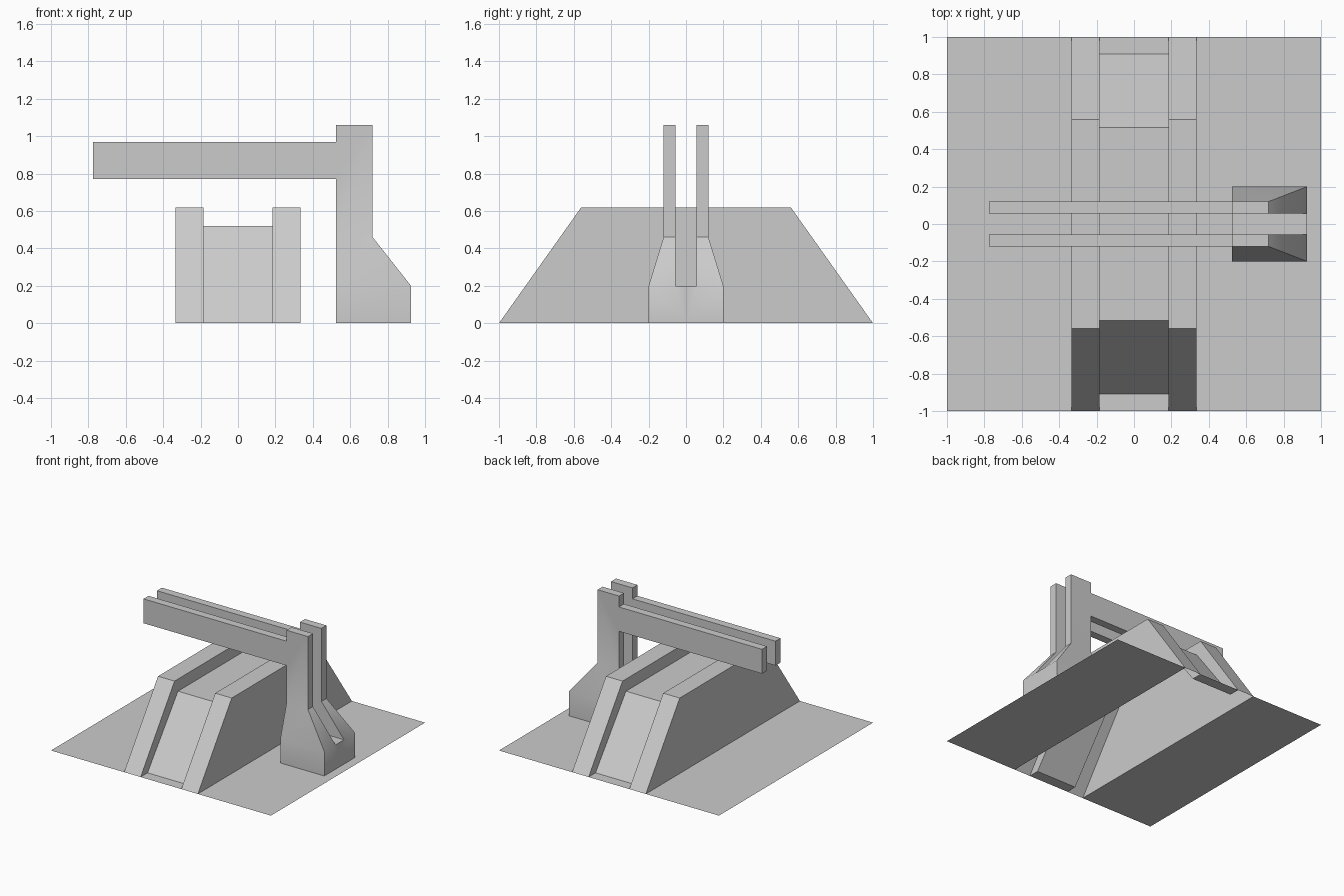
import bpy, bmesh, math
from mathutils import Matrix

if "Cube" in bpy.data.objects:
    bpy.data.objects.remove(bpy.data.objects["Cube"])


def finish(bm, name):
    """Weld, orient outward (topmost level face looks up) and link as an object."""
    bmesh.ops.remove_doubles(bm, verts=bm.verts[:], dist=1e-4)
    bmesh.ops.recalc_face_normals(bm, faces=bm.faces[:])
    level = [f for f in bm.faces if abs(f.normal.z) > 0.99]
    top = max(level, key=lambda f: f.calc_center_median().z)
    if top.normal.z < 0:
        bmesh.ops.reverse_faces(bm, faces=bm.faces[:])
    me = bpy.data.meshes.new(name)
    bm.to_mesh(me)
    bm.free()
    ob = bpy.data.objects.new(name, me)
    bpy.context.collection.objects.link(ob)
    return ob


def face(bm, pts):
    bm.faces.new([bm.verts.new(p) for p in pts])


def strip(bm, profile, x0, x1):
    """Sweep a (y, z) profile across x."""
    for (ya, za), (yb, zb) in zip(profile, profile[1:]):
        face(bm, [(x0, ya, za), (x1, ya, za), (x1, yb, zb), (x0, yb, zb)])


RAIL_X, BED_X = 0.335, 0.185
rail = [(-1, 0), (-0.56, 0.62), (0.56, 0.62), (1, 0)]
bed = [(-0.91, 0), (-0.515, 0.52), (0.515, 0.52), (0.91, 0)]

# Ground on both sides of the ramp
for side, label in ((-1, "left"), (1, "right")):
    bm = bmesh.new()
    strip(bm, [(-1, 0), (1, 0)], side * RAIL_X, side)
    finish(bm, "ground_" + label)

# Ramp: hollow shell with raised rails and a sunken bed
bm = bmesh.new()
strip(bm, [(-1, 0)] + bed + [(1, 0)], -BED_X, BED_X)
for s in (-1, 1):
    strip(bm, rail, s * BED_X, s * RAIL_X)
    face(bm, [(s * RAIL_X, y, z) for y, z in rail])
    face(bm, [(s * BED_X, y, z) for y, z in rail + bed[::-1]])
finish(bm, "ramp")

# Gate: slotted post with flared foot and twin beams, one half then mirrored
SLOT = 0.055
half = [(0.525, 0, 0.2), (0.925, 0, 0.2), (0.925, 0.2, 0.2), (0.72, 0.46, 0.12),
        (0.72, 1.06, 0.12), (0.525, 1.06, 0.12), (0.525, 0.97, 0.12), (-0.775, 0.97, 0.12),
        (-0.775, 0.77, 0.12), (0.525, 0.77, 0.12), (0.525, 0.46, 0.12), (0.525, 0.2, 0.2)]
outer = [(x, y, z) for x, z, y in half]
inner = [(x, SLOT, z) for x, z, y in half]
bm = bmesh.new()
# outer side: foot, flare, post with beam
face(bm, [outer[i] for i in (0, 1, 2, 11)])
face(bm, [outer[i] for i in (11, 2, 3, 10)])
face(bm, outer[3:11])
# slot wall and rim
face(bm, inner[2:])
for i in range(2, 11):
    face(bm, [outer[i], outer[i + 1], inner[i + 1], inner[i]])
# foot ends, slot floor and underside up to the centre line
for lo, hi in ((0, 11), (1, 2)):
    x = half[lo][0]
    face(bm, [outer[lo], outer[hi], inner[hi], (x, 0, 0.2), (x, 0, 0)])
face(bm, [inner[11], inner[2], (0.925, 0, 0.2), (0.525, 0, 0.2)])
face(bm, [outer[0], outer[1], (0.925, 0, 0), (0.525, 0, 0)])
bmesh.ops.remove_doubles(bm, verts=bm.verts[:], dist=1e-4)
bmesh.ops.mirror(bm, geom=bm.verts[:] + bm.edges[:] + bm.faces[:],
                 matrix=Matrix.Identity(4), merge_dist=1e-4, axis='Y')
bmesh.ops.remove_doubles(bm, verts=bm.verts[:], dist=1e-4)
bmesh.ops.recalc_face_normals(bm, faces=bm.faces[:])
# soft shading over the foot, crisp corners and flare top
for f in bm.faces:
    f.smooth = True
for e in bm.edges:
    flare_top = all(abs(v.co.z - 0.46) < 0.01 and v.co.x > 0.6 for v in e.verts) \
        and abs(e.verts[0].co.x - e.verts[1].co.x) < 0.01
    e.smooth = e.calc_face_angle(0) < math.radians(42) and not flare_top
finish(bm, "gate_frame")
